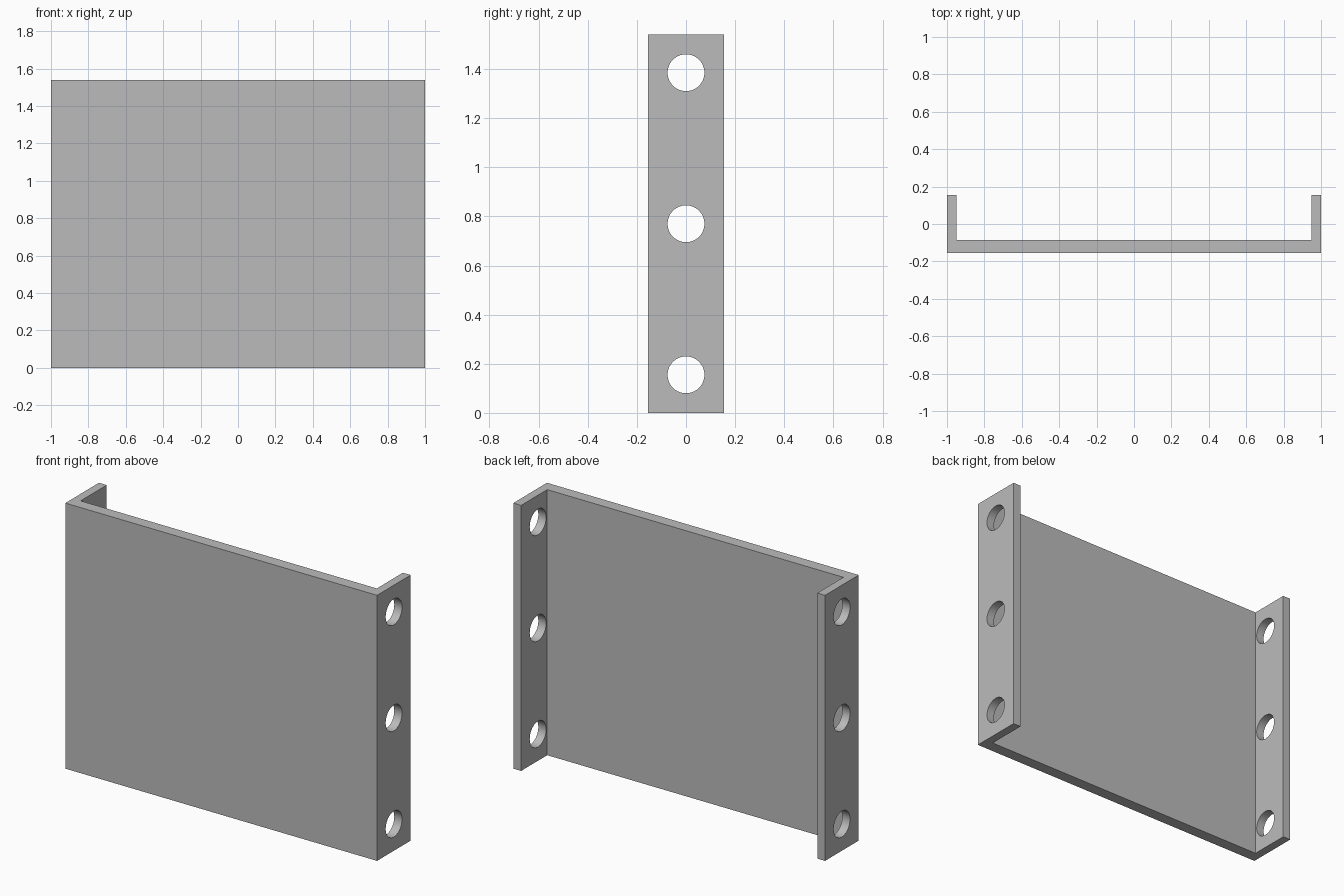
import bpy
import bmesh
import math
from mathutils import Matrix

cube = bpy.data.objects.get("Cube")
if cube:
    bpy.data.objects.remove(cube, do_unlink=True)

HEIGHT = 1.54
HALF_DEPTH = 0.154
WEB_BACK = -0.085
FLANGE = 0.05
HOLE_RADIUS = 0.075
HOLE_HEIGHTS = (0.155, 0.77, 1.385)

grey = bpy.data.materials.new("plain grey")
grey.use_nodes = True
colour = (0.5, 0.5, 0.5, 1)
grey.diffuse_color = colour
grey.node_tree.nodes["Principled BSDF"].inputs["Base Color"].default_value = colour


def make_object(name, bm):
    bmesh.ops.recalc_face_normals(bm, faces=bm.faces)
    mesh = bpy.data.meshes.new(name)
    bm.to_mesh(mesh)
    bm.free()
    mesh.materials.append(grey)
    obj = bpy.data.objects.new(name, mesh)
    bpy.context.collection.objects.link(obj)
    return obj


# Channel bracket: half of the U profile, mirrored and extruded upwards
half = [(1, -HALF_DEPTH), (1, HALF_DEPTH), (1 - FLANGE, HALF_DEPTH), (1 - FLANGE, WEB_BACK)]
profile = half + [(-x, y) for x, y in reversed(half)]
bm = bmesh.new()
face = bm.faces.new([bm.verts.new((x, y, 0)) for x, y in profile])
top = bmesh.ops.extrude_face_region(bm, geom=[face])["geom"]
bmesh.ops.translate(bm, vec=(0, 0, HEIGHT),
                    verts=[v for v in top if isinstance(v, bmesh.types.BMVert)])
bracket = make_object("channel_bracket", bm)

# Bolt holes: one long cutter per height passes through both flanges
bm = bmesh.new()
for z in HOLE_HEIGHTS:
    bmesh.ops.create_cone(bm, cap_ends=True, segments=64, radius1=HOLE_RADIUS,
                          radius2=HOLE_RADIUS, depth=2.4,
                          matrix=Matrix.Translation((0, 0, z)) @ Matrix.Rotation(math.pi / 2, 4, "Y"))
cutter = make_object("hole_cutter", bm)

holes = bracket.modifiers.new("bolt holes", "BOOLEAN")
holes.operation = "DIFFERENCE"
holes.solver = "EXACT"
holes.object = cutter
bpy.ops.object.select_all(action="DESELECT")
bracket.select_set(True)
bpy.context.view_layer.objects.active = bracket
bpy.ops.object.modifier_apply(modifier=holes.name)
bpy.data.objects.remove(cutter, do_unlink=True)

# Smooth hole walls, crisp plate edges
bpy.ops.object.shade_smooth_by_angle(angle=math.radians(30))
